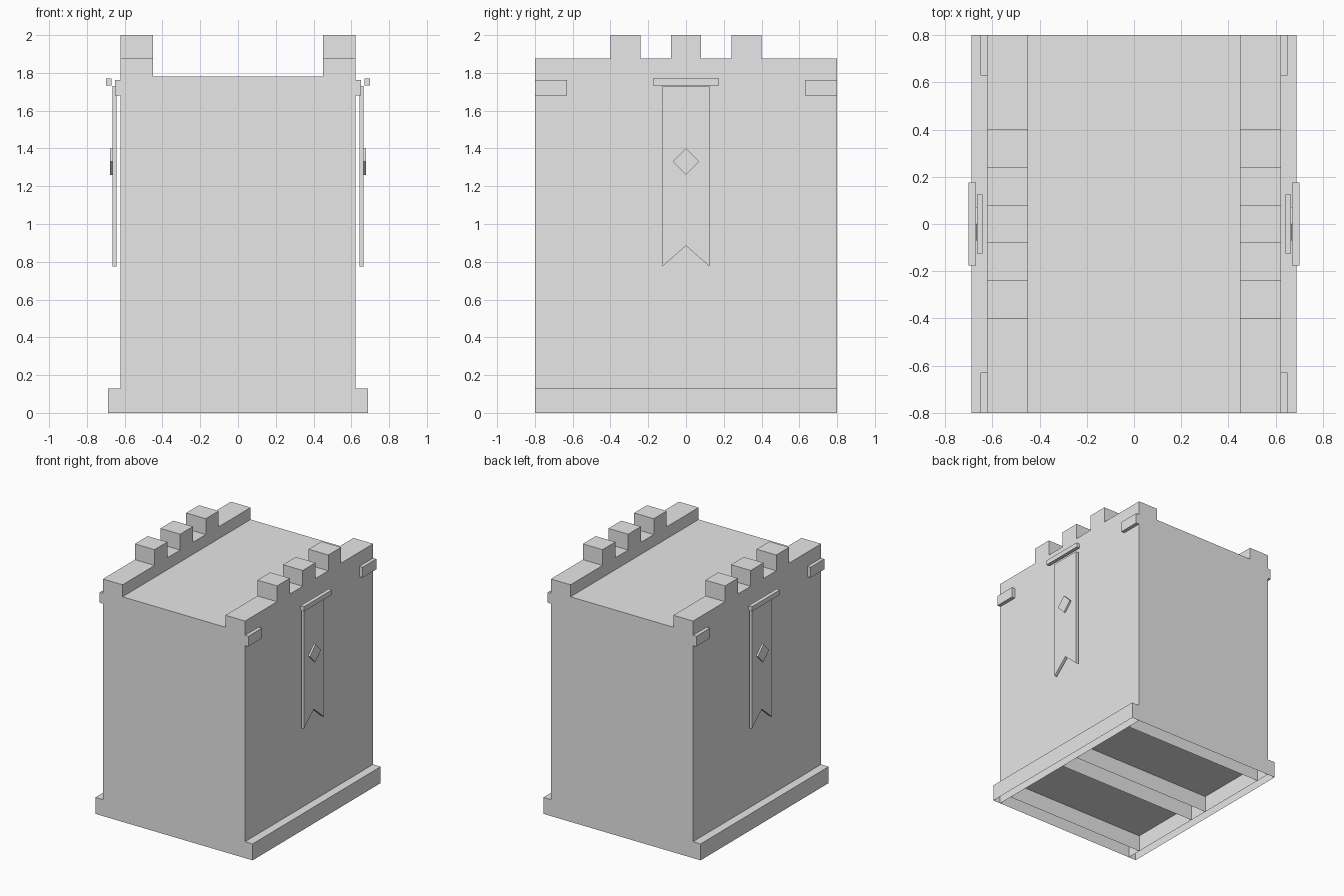
import bpy, bmesh, math

if "Cube" in bpy.data.objects:
    bpy.data.objects.remove(bpy.data.objects["Cube"])

stone = bpy.data.materials.new("stone_grey")
stone.diffuse_color = (0.8, 0.8, 0.8, 1)
stone.use_nodes = True
stone.node_tree.nodes["Principled BSDF"].inputs["Base Color"].default_value = stone.diffuse_color


def finish(name, bm):
    mesh = bpy.data.meshes.new(name)
    bm.to_mesh(mesh)
    bm.free()
    mesh.materials.append(stone)
    obj = bpy.data.objects.new(name, mesh)
    bpy.context.collection.objects.link(obj)
    return obj


def prism(bm, outline, lo, hi, axis):
    """Extrude an outline along x (points are y, z) or along y (points are x, z)."""
    def at(p, d):
        return (d, p[0], p[1]) if axis == "x" else (p[0], d, p[1])
    a = [bm.verts.new(at(p, lo)) for p in outline]
    b = [bm.verts.new(at(p, hi)) for p in outline]
    faces = [bm.faces.new(a), bm.faces.new(b[::-1])]
    n = len(outline)
    for i in range(n):
        j = (i + 1) % n
        faces.append(bm.faces.new((a[i], a[j], b[j], b[i])))
    bmesh.ops.recalc_face_normals(bm, faces=faces)
    return faces


def part(name, outline, lo, hi, axis="x"):
    bm = bmesh.new()
    prism(bm, outline, lo, hi, axis)
    return finish(name, bm)


def rect(a0, a1, z0, z1):
    return [(a0, z0), (a1, z0), (a1, z1), (a0, z1)]


BASE, WALL, INNER, DEPTH = 0.688, 0.622, 0.45, 0.8
PLINTH, ROOF, PARAPET = 0.13, 1.78, 1.875

# Tower body: plinth, walls and parapets in one section, open underneath
half = [(BASE, 0), (BASE, PLINTH), (WALL, PLINTH), (WALL, PARAPET),
        (INNER, PARAPET), (INNER, ROOF)]
bm = bmesh.new()
prism(bm, half + [(-x, z) for x, z in reversed(half)], -DEPTH, DEPTH, "y")
bottom = [f for f in bm.faces if all(v.co.z < 0.001 for v in f.verts)]
bmesh.ops.delete(bm, geom=bottom, context="FACES_ONLY")
finish("tower_body", bm)

# Underside panel and thin ribs inside the hollow plinth
bm = bmesh.new()


def sheet(*corners):
    bm.faces.new([bm.verts.new(c) for c in corners])


sheet((-WALL, -DEPTH, PLINTH), (-WALL, DEPTH, PLINTH),
      (WALL, DEPTH, PLINTH), (WALL, -DEPTH, PLINTH))
for x in (-WALL, WALL):
    sheet((x, -DEPTH, 0), (x, DEPTH, 0), (x, DEPTH, PLINTH), (x, -DEPTH, PLINTH))
for y in (-0.68, -0.08, 0.08, 0.68):
    sheet((-WALL, y, 0), (WALL, y, 0), (WALL, y, PLINTH), (-WALL, y, PLINTH))
finish("underside_ribs", bm)

# Parts repeated on both sides
diamond = [(0.07 * math.sin(k * math.pi / 2), 1.33 + 0.07 * math.cos(k * math.pi / 2))
           for k in range(4)]
banner = [(-0.125, 0.775), (0, 0.885), (0.125, 0.775), (0.125, 1.73), (-0.125, 1.73)]

for side, s in (("left", -1), ("right", 1)):
    def side_part(name, outline, x0, x1):
        part(f"{side}_{name}", outline, *sorted((s * x0, s * x1)))

    # Merlons on the parapet
    for i, y in enumerate((-0.32, 0, 0.32)):
        side_part(f"merlon_{i + 1}", rect(y - 0.08, y + 0.08, PARAPET, 2.0), INNER, WALL)
    # Corner blocks
    side_part("front_corner_block", rect(-0.8, -0.63, 1.68, 1.762), 0.615, 0.65)
    side_part("back_corner_block", rect(0.63, 0.8, 1.68, 1.762), 0.615, 0.65)
    # Hanging banner with swallowtail, emblem and rod
    side_part("banner", banner, 0.642, 0.664)
    side_part("banner_diamond", diamond, 0.662, 0.678)
    side_part("banner_rod", rect(-0.175, 0.175, 1.733, 1.77), 0.67, 0.70)
